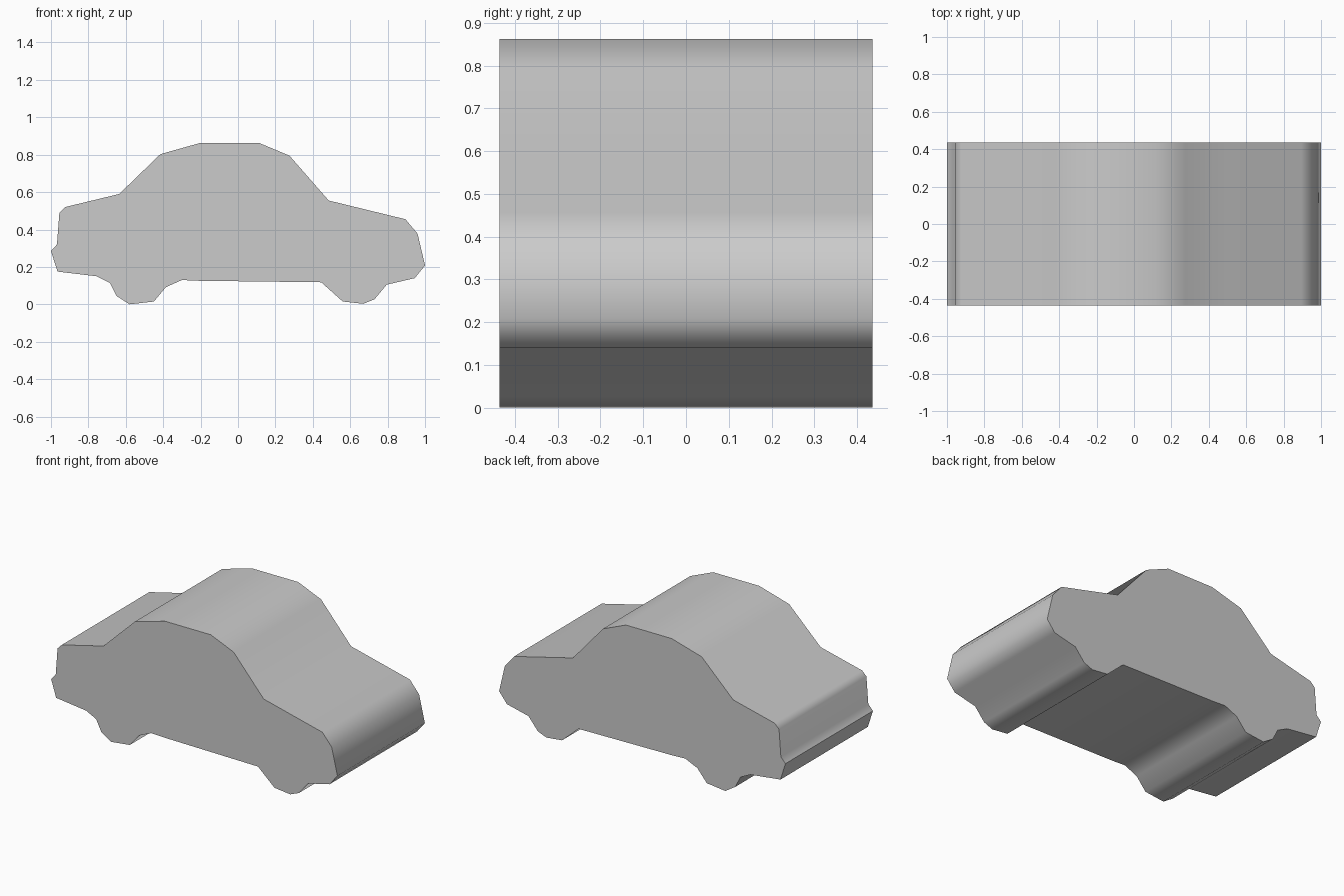
import bpy, bmesh, math

if "Cube" in bpy.data.objects:
    bpy.data.objects.remove(bpy.data.objects["Cube"])

# Side outline of the car: (x, z), running over the roof and back underneath
OUTLINE = [
    (-1.0, 0.285), (-0.968, 0.32), (-0.955, 0.49), (-0.925, 0.52),   # rear end
    (-0.635, 0.59), (-0.415, 0.803), (-0.205, 0.862),                # rear window
    (0.115, 0.862), (0.275, 0.795), (0.485, 0.555),                  # roof, windscreen
    (0.895, 0.455), (0.96, 0.378), (1.0, 0.208), (0.945, 0.14),      # bonnet, nose
    (0.795, 0.105), (0.73, 0.027), (0.67, 0.003), (0.56, 0.015),     # front wheel
    (0.445, 0.118), (-0.21, 0.126), (-0.30, 0.13),                   # floor
    (-0.385, 0.092), (-0.45, 0.015), (-0.58, 0.0), (-0.65, 0.045),   # rear wheel
    (-0.685, 0.115), (-0.755, 0.15), (-0.965, 0.175),                # rear bumper
]
HALF_WIDTH = 0.436

grey = bpy.data.materials.new("light grey")
grey.diffuse_color = (0.6, 0.6, 0.6, 1)
grey.use_nodes = True
grey.node_tree.nodes["Principled BSDF"].inputs["Base Color"].default_value = grey.diffuse_color

# Extrude the outline across the full width
bm = bmesh.new()
side = bm.faces.new([bm.verts.new((x, -HALF_WIDTH, z)) for x, z in OUTLINE])
wall = bmesh.ops.extrude_face_region(bm, geom=[side], use_keep_orig=True)
for v in wall["geom"]:
    if isinstance(v, bmesh.types.BMVert):
        v.co.y = HALF_WIDTH
bmesh.ops.recalc_face_normals(bm, faces=bm.faces)

mesh = bpy.data.meshes.new("car_body")
bm.to_mesh(mesh)
bm.free()
mesh.materials.append(grey)
body = bpy.data.objects.new("car_body", mesh)
bpy.context.collection.objects.link(body)

# Smooth wrap-around surface with crisp side edges
bpy.context.view_layer.objects.active = body
body.select_set(True)
bpy.ops.object.shade_smooth_by_angle(angle=math.radians(60))
